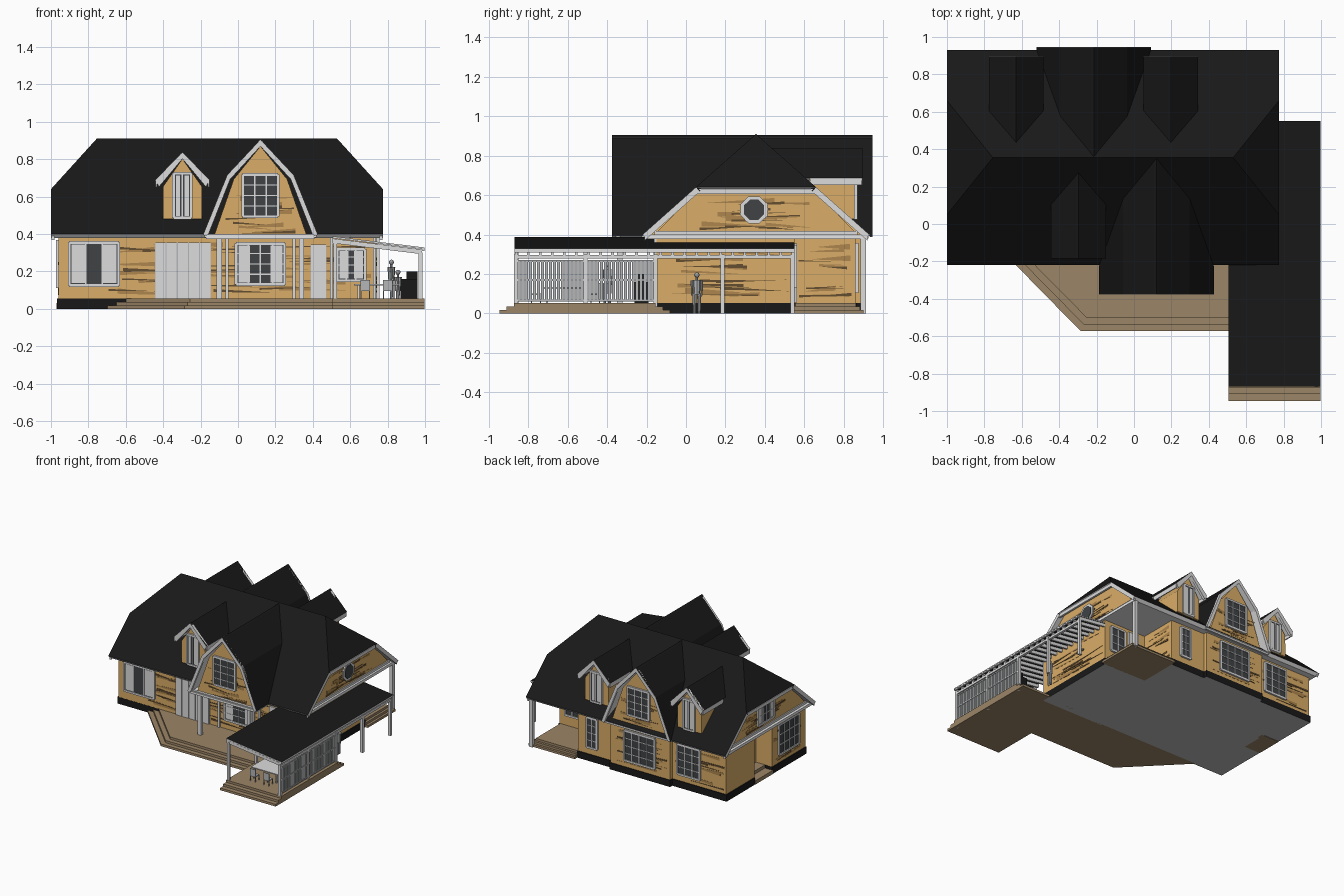
import bpy, bmesh, math, random
from mathutils import Matrix, Vector

cube = bpy.data.objects.get("Cube")
if cube:
    bpy.data.objects.remove(cube)
random.seed(4)
COLOURS = {"roof_black": (.0095, .0095, .0095), "trim_white": (.72, .72, .73), "wood_wall": (.70, .42, .14),
           "wood_streak": (.13, .075, .03), "wood_shade": (.42, .24, .075), "deck_brown": (.33, .235, .135),
           "window_glass": (.05, .055, .06), "slab_grey": (.5, .5, .5), "pale_grey": (.46, .47, .48),
           "soffit_white": (.9, .9, .9)}
MATS = {}
for key, rgb in COLOURS.items():
    MATS[key] = m = bpy.data.materials.new(key)
    m.use_nodes = True
    m.diffuse_color = (*rgb, 1)
    m.node_tree.nodes["Principled BSDF"].inputs["Base Color"].default_value = (*rgb, 1)
ROOF, TRIM, WOOD, STREAK, SHADE, DECK, GLASS, SLAB, GREY, SOFFIT = COLOURS

def finish(bm, name, rule):
    """Turn a bmesh into an object; rule is a colour or a function of the normal."""
    bmesh.ops.recalc_face_normals(bm, faces=bm.faces)
    used = []
    for f in bm.faces:
        key = rule(f.normal) if callable(rule) else rule
        if key not in used:
            used.append(key)
        f.material_index = used.index(key)
    me = bpy.data.meshes.new(name)
    bm.to_mesh(me)
    bm.free()
    for key in used:
        me.materials.append(MATS[key])
    bpy.context.collection.objects.link(bpy.data.objects.new(name, me))

def loft(bm, a, b):
    va, vb = [bm.verts.new(p) for p in a], [bm.verts.new(p) for p in b]
    bm.faces.new(va)
    bm.faces.new(vb[::-1])
    for i in range(len(va)):
        bm.faces.new((va[i - 1], vb[i - 1], vb[i], va[i]))

def prism(name, axis, pts, lo, hi, rule):
    put = {"x": lambda p, t: (t, *p), "y": lambda p, t: (p[0], t, p[1]), "z": lambda p, t: (*p, t)}[axis]
    bm = bmesh.new()
    loft(bm, [put(p, lo) for p in pts], [put(p, hi) for p in pts])
    finish(bm, name, rule)

def boxes(name, dims, rule, loc=(0, 0, 0), rot=0):
    """Several boxes (x0, x1, y0, y1, z0, z1) in one object, turned about z."""
    bm = bmesh.new()
    for x0, x1, y0, y1, z0, z1 in dims:
        ring = [(x0, y0), (x1, y0), (x1, y1), (x0, y1)]
        loft(bm, [(*p, z0) for p in ring], [(*p, z1) for p in ring])
    bm.transform(Matrix.Translation(loc) @ Matrix.Rotation(rot, 4, "Z"))
    finish(bm, name, rule)

def slab(name, quads, t=.03):
    """Roof planes, thickened downwards: dark on top, white edges and underside."""
    bm = bmesh.new()
    for q in quads:
        q = [Vector(p) for p in q]
        n = (q[1] - q[0]).cross(q[2] - q[0]).normalized()
        n = -n if n.z < 0 else n
        loft(bm, q, [p - n * t for p in q])
    finish(bm, name, lambda n: ROOF if n.z > .2 else TRIM)

FRONT, BACK, RIGHT, LEFT = 0, math.pi, math.pi / 2, -math.pi / 2

def window(name, loc, w, h, cols, rows, rot=FRONT, curtain=0):
    a, b, f = w / 2, h / 2, .015
    bars = [(-a, a, -.014, 0, s * b - f / 2, s * b + f / 2) for s in (-1, 1)]
    bars += [(s * a - f / 2, s * a + f / 2, -.014, 0, -b, b) for s in (-1, 1)]
    bars += [(x - .004, x + .004, -.012, 0, -b, b) for x in (w * i / cols - a for i in range(1, cols))]
    bars += [(-a, a, -.011, 0, z - .003, z + .003) for z in (h * i / rows - b for i in range(1, rows))]
    boxes(name + "_frame", bars, TRIM, loc, rot)
    boxes(name + "_glass", [(-a, a, -.007, .002, -b, b)], GLASS, loc, rot)
    if curtain:
        boxes(name + "_curtains", [(min(s * (a - .012), s * a * curtain), max(s * (a - .012), s * a * curtain),
                                    -.009, 0, .012 - b, b - .012) for s in (-1, 1)], TRIM, loc, rot)

def door(name, loc, w, h, panels, rot=FRONT):
    p = w / panels
    boxes(name + "_gaps", [(-w / 2, w / 2, -.005, .002, 0, h)], GREY, loc, rot)
    boxes(name, [(-w / 2 + i * p + .003, -w / 2 + (i + 1) * p - .003, -.012, 0, 0, h)
                 for i in range(panels)], TRIM, loc, rot)

def streaks(name, loc, w, h, count, rot):
    """Thin tapering grain on a wall: broad soft wedges and narrow dark ones."""
    for colour, lift, thick in ((SHADE, .0015, .03), (STREAK, .003, .017)):
        bm = bmesh.new()
        for _ in range(count):
            length, t = random.uniform(.4, .8) * min(w, .5), random.uniform(.4, 1) * thick
            x, z = random.uniform(-w / 2, w / 2 - length), random.uniform(-h / 2, h / 2 - .03)
            s = random.choice((0, 1))
            tri = [(x + s * length, z), (x + s * length, z + t), (x + (1 - s) * length, z + random.uniform(-.01, .02))]
            loft(bm, [(u, -lift, v) for u, v in tri], [(u, .001, v) for u, v in tri])
        bm.transform(Matrix.Translation(loc) @ Matrix.Rotation(rot, 4, "Z"))
        finish(bm, f"{name}_{colour}", colour)

MID, PITCH = .355, .887
flip = lambda d, back: 2 * MID - d if back else d
meet = lambda z: -.22 + (z - .4) / PITCH     # depth at which the main roof has height z

# Main half-hipped roof with its verge boards and soffit
planes = [[(-1, flip(-.22, b), .4), (.775, flip(-.22, b), .4), (.775, flip(.05, b), .64), (.53, MID, .91),
           (-.755, MID, .91), (-1, flip(.05, b), .64)] for b in (0, 1)]
planes += [[(e, .05, .64), (e, .66, .64), (r, MID, .91)] for e, r in ((-1, -.755), (.775, .53))]
slab("main_roof", planes)
boxes("soffit", [(-.985, .76, -.2, .91, .378, .4)], SOFFIT)
edge = [(-.21, .395), (.055, .632), (.655, .632), (.92, .395)]
for side, x in (("left", .756), ("right", -.996)):
    prism(side + "_verge_board", "x", edge + [(y, z - .026) for y, z in edge[::-1]], x, x + .016, TRIM)

# House body, foundation and upper end walls
plan = [(-.96, -.15), (.74, -.15), (.74, .55), (.36, .55), (.36, .86), (-.96, .86),
        (-.96, .5), (-.82, .5), (-.82, .28), (-.96, .28)]
base_rule = lambda n: SLAB if n.z < -.5 else ROOF
prism("house_walls", "z", plan, .05, .39, WOOD)
prism("foundation", "z", [(x * 1.008, y * 1.008) for x, y in plan], 0, .054, base_rule)
prism("end_walls", "x", [(-.17, .39), (.88, .39), (.65, .625), (.06, .625)], -.955, .735, WOOD)
boxes("end_wall_bands", [(x, x + .014, -.16, .87, .385, .418) for x in (.73, -.964)], TRIM)

def roof_wing(name, cx, section, d, back, wall_d, wall_in, floor, inset, shrink, drop):
    """Cross gable or dormer: roof planes running into the main roof, wall and boards."""
    left = [(cx - w, z) for w, z in section]
    outline = left + [(2 * cx - x, z) for x, z in left[-2::-1]]
    slab(name + "_roof", [[(x0, flip(d, back), z0), (x1, flip(d, back), z1),
                           (x1, flip(meet(z1), back), z1), (x0, flip(meet(z0), back), z0)]
                          for (x0, z0), (x1, z1) in zip(outline, outline[1:])], .02)
    base = section[0][1]
    inner = [(cx + (x - cx) * inset, base + (z - base) * shrink - drop) for x, z in outline]
    prism(name + "_verge_board", "y", outline + inner[::-1], flip(d - .001, back), flip(d + .02, back), TRIM)
    wall = [(cx + (x - cx) * inset * .97, z) for x, z in inner]
    if floor < base - .1:
        wall = [(cx - .105, floor)] + [(cx + max(-.105, min(.105, x - cx)), z) for x, z in wall] + [(cx + .105, floor)]
    prism(name + "_wall", "y", wall, flip(wall_d, back), flip(wall_in, back), WOOD)
    return flip(wall_d, back)

GAMBREL = [(.307, .395), (.178, .715), (0, .905)]
DORMER = [(.146, .688), (0, .838)]
for name, cx, d, back in (("front_gable", .12, -.375, 0), ("back_gable", -.215, -.235, 1)):
    rot, out = (BACK, 1) if back else (FRONT, -1)
    y = roof_wing(name, cx, GAMBREL, d, back, d + .04, 0, .38, .91, .93, 0)
    streaks(name + "_grain", (cx, y, .52), .38, .24, 7, rot)
    window(name + "_window", (cx, y, .605), .19, .225, 3, 4, rot)
    boxes(name + "_sill_band", [(cx - .3, cx + .3, min(y, y + out * .02), max(y, y + out * .02), .38, .4)], TRIM)
boxes("front_gable_floor", [(-.17, .41, -.36, -.14, .374, .392)], SOFFIT)
for name, cx, back in (("front_dormer", -.297, 0), ("back_dormer_a", -.63, 1), ("back_dormer_b", .197, 1)):
    rot = BACK if back else FRONT
    y = roof_wing(name, cx, DORMER, -.184, back, -.145, .1, .48, .86, 1, .036)
    y0, y1 = sorted((flip(-.18, back), flip(.08, back)))
    boxes(name + "_fascia", [(x - .004, x + .004, y0, y1, .652, .687) for x in (cx - .141, cx + .141)], TRIM)
    window(name + "_window", (cx, y, .605), .095, .24, 2, 1, rot, .25)

# Back bay below the back gable
boxes("back_bay", [(-.48, .05, .8, .89, .05, .38)], WOOD)
boxes("back_bay_foundation", [(-.485, .055, .8, .895, 0, .054)], base_rule)

# Wall grain
for name, loc, w, h, n, rot in (
        ("front_grain", (-.1, -.15, .22), 1.66, .28, 22, FRONT), ("left_grain", (.74, .2, .22), .66, .28, 9, RIGHT),
        ("left_upper_grain", (.735, .35, .5), .6, .18, 8, RIGHT), ("right_upper_grain", (-.955, .35, .5), .6, .18, 8, LEFT),
        ("right_grain", (-.96, .06, .22), .4, .28, 6, LEFT), ("porch_grain", (.36, .7, .22), .28, .28, 6, RIGHT),
        ("back_grain", (-.72, .86, .22), .46, .28, 7, BACK), ("bay_grain", (-.215, .89, .22), .5, .28, 7, BACK)):
    streaks(name, loc, w, h, n, rot)

# Ground floor windows and doors
window("front_wide_window", (-.77, -.15, .24), .265, .23, 3, 1, curtain=.3)
window("front_bay_window", (.12, -.15, .24), .26, .22, 4, 4, curtain=.42)
window("front_small_window", (.605, -.15, .235), .15, .17, 3, 4, curtain=.2)
door("folding_door", (-.295, -.15, .055), .3, .3, 5)
door("front_door", (.43, -.15, .055), .085, .29, 1)
window("back_bay_window", (-.215, .89, .23), .27, .24, 4, 4, BACK)
window("back_right_window", (-.63, .86, .23), .2, .24, 3, 4, BACK)
window("back_slim_window", (.23, .86, .23), .09, .24, 2, 4, BACK)
window("porch_window", (.62, .55, .24), .13, .2, 2, 3, BACK)
door("porch_door", (.47, .55, .055), .1, .3, 1, BACK)
window("right_side_window", (-.96, .07, .24), .25, .24, 4, 3, LEFT)
door("right_side_door", (-.82, .39, .055), .11, .3, 1, LEFT)
window("right_attic_window", (-.955, MID, .52), .2, .14, 4, 2, LEFT, .4)
for part, r, x, colour in (("frame", .074, .745, TRIM), ("glass", .056, .749, GLASS)):
    turns = [a * math.pi / 4 + .39 for a in range(8)]
    prism("octagon_" + part, "x", [(.345 + r * math.cos(t), .525 + r * math.sin(t)) for t in turns], .73, x, colour)

# Stepped decks
for k in range(3):
    z0, z1, s = k * .018, (k + 1) * .018, .037 * k
    prism(f"terrace_step_{k}", "z", [(-.71 + 1.35 * s, -.14), (-.285 + .4 * s, -.573 + s), (.6, -.573 + s), (.6, -.14)],
          z0, z1, DECK)
    boxes(f"shelter_step_{k}", [(.505, .998, -.947 + s, -.08 - s, z0, z1)], DECK)
    boxes(f"porch_step_{k}", [(.36, .77 - s / 2, .55, .9 - s / 2, z0, z1)], DECK)
boxes("side_entry_step", [(-.97, -.81, .28, .5, 0, .03), (-.9, -.81, .28, .5, .03, .055)], DECK)

# Posts under the gable and at the back porch
boxes("gable_posts", [(x - .014, x + .014, -.35, -.322, .05, .38) for x in (-.1, .34)]
      + [(x - .008, x + .008, -.162, -.14, .05, .38) for x in (-.06, .3, .5, .73)], TRIM)
boxes("porch_post", [(.728, .756, .885, .913, 0, .39)], TRIM)

# Lean-to shelter
prism("shelter_roof", "y", [(.505, .388), (.998, .328), (.998, .318), (.505, .378)], -.87, .55,
      lambda n: ROOF if abs(n.z) > .5 else TRIM)
for i in range(24):
    y = -.868 + i * .061
    prism(f"rafter_{i}", "y", [(.505, .376), (.985, .317), (.985, .292), (.505, .351)], y, y + .014, TRIM)
posts = (-.862, -.51, -.155, .185, .54)
boxes("shelter_beams", [(.965, .985, -.87, .55, .278, .296), (.985, .996, -.87, .55, .31, .327)], TRIM)
boxes("shelter_posts", [(.965, .987, y - .01, y + .01, 0, .3) for y in posts]
      + [(.51, .53, y - .01, y + .01, .05, .36) for y in (-.86, -.51)], TRIM)
boxes("slat_screen", [(.97, .978, -.855 + i * .02, -.84 + i * .02, .065, .27) for i in range(35)]
      + [(.966, .982, -.86, -.155, z, z + .01) for z in (.06, .165, .262)], GREY)

# Furniture under the shelter
boxes("dining_table", [(.62, .86, -.72, -.5, .125, .133)]
      + [(x, x + .01, y, y + .01, .054, .125) for x in (.64, .83) for y in (-.71, -.52)], TRIM)
for i, (x, y, rot) in enumerate([(.68, -.76, BACK), (.8, -.76, BACK), (.68, -.46, FRONT), (.8, -.46, FRONT)]):
    boxes(f"chair_{i}", [(-.025, .025, -.025, .025, .04, .046), (-.025, .025, .02, .025, .046, .1)]
          + [(a, a + .005, b, b + .005, 0, .04) for a in (-.025, .02) for b in (-.025, .02)], GREY, (x, y, .054), rot)
boxes("grill", [(.87, .96, -.26, -.19, .054, .16), (.9, .96, -.25, -.2, .16, .2)], ROOF)

# People: legs, torso, arms and neck as cones (offset, low, high, radii), then a head
for name, x, y, z in (("standing_person", .855, .055, 0), ("deck_person", .82, -.4, .054)):
    bm = bmesh.new()
    for o, lo, hi, r0, r1 in ((-.012, 0, .1, .007, .011), (.012, 0, .1, .007, .011), (0, .095, .17, .016, .021),
                              (-.025, .09, .168, .004, .007), (.025, .09, .168, .004, .007), (0, .168, .185, .006, .006)):
        bmesh.ops.create_cone(bm, cap_ends=True, segments=8, radius1=r0, radius2=r1, depth=hi - lo,
                              matrix=Matrix.Translation((x, y + o, z + (lo + hi) / 2)))
    bmesh.ops.create_icosphere(bm, subdivisions=2, radius=.014, matrix=Matrix.Translation((x, y, z + .195)))
    finish(bm, name, GREY)
